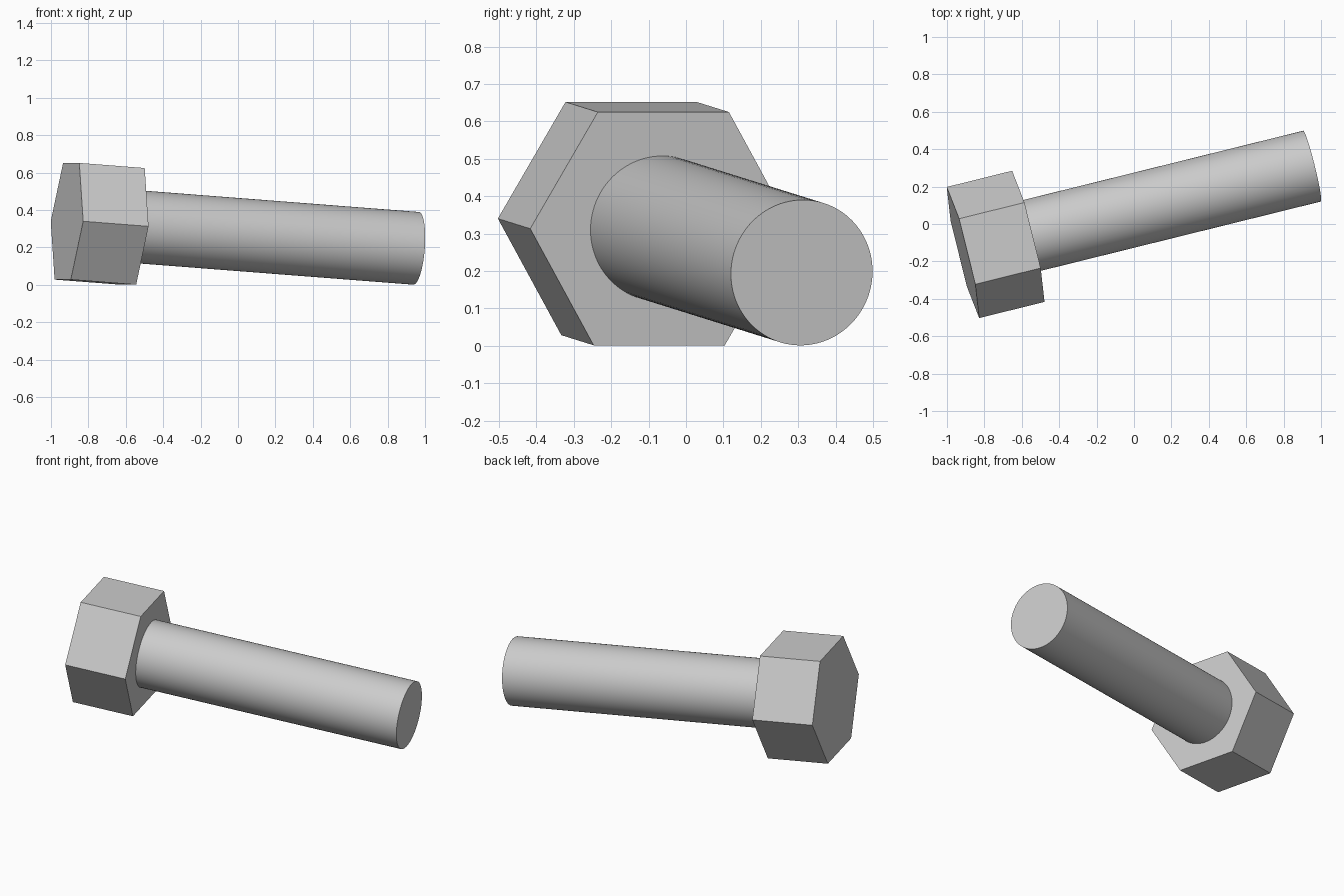
import bpy
from math import radians
from mathutils import Matrix, Vector

cube = bpy.data.objects.get("Cube")
if cube:
    bpy.data.objects.remove(cube)

steel = bpy.data.materials.new("steel grey")
steel.use_nodes = True
colour = (0.6, 0.6, 0.6, 1)
steel.diffuse_color = colour
steel.node_tree.nodes["Principled BSDF"].inputs["Base Color"].default_value = colour

# The bolt lies along a tilted axis; the origin is the seat under its head
seat = Vector((-0.565, -0.066, 0.313))
tilt = (Matrix.Translation(seat) @ Matrix.Rotation(radians(13.9), 4, "Z")
        @ Matrix.Rotation(radians(4.3), 4, "Y"))
along_x = Matrix.Rotation(radians(90), 4, "Y")


def add_prism(name, sides, radius, start, end):
    """Prism along the bolt axis, with a corner pointing sideways."""
    bpy.ops.mesh.primitive_cylinder_add(vertices=sides, radius=radius, depth=end - start)
    part = bpy.context.object
    part.name = name
    part.matrix_world = tilt @ Matrix.Translation(((start + end) / 2, 0, 0)) @ along_x
    part.data.materials.append(steel)
    return part


# Hexagonal head
add_prism("bolt_head", 6, 0.361, -0.361, 0)

# Smooth round shank
add_prism("bolt_shank", 96, 0.195, 0, 1.567)
bpy.ops.object.shade_smooth_by_angle(angle=radians(30))
